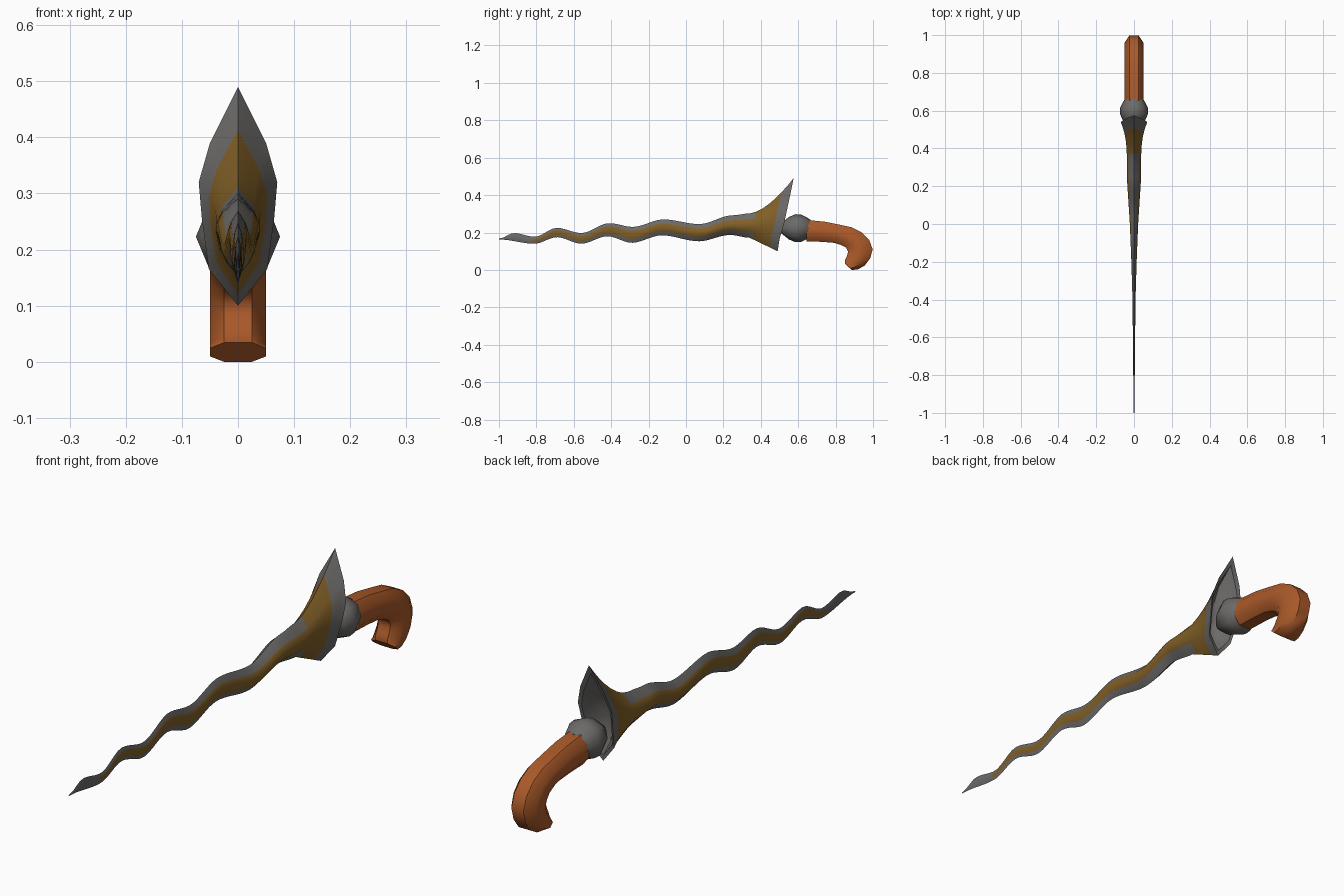
import bpy, bmesh, math
from mathutils import Vector

if "Cube" in bpy.data.objects:
    bpy.data.objects.remove(bpy.data.objects["Cube"])


def material(name, rgb):
    m = bpy.data.materials.new(name)
    m.diffuse_color = (*rgb, 1)
    m.use_nodes = True
    m.node_tree.nodes["Principled BSDF"].inputs["Base Color"].default_value = m.diffuse_color
    return m


steel = material("dark steel", (0.15, 0.145, 0.14))
bronze = material("aged bronze", (0.22, 0.115, 0.02))
wood = material("red brown wood", (0.40, 0.10, 0.022))


def interp(table, y, smooth=True):
    for (a, va), (b, vb) in zip(table, table[1:]):
        if y <= b:
            t = max(0, (y - a) / (b - a))
            if smooth:
                t = t * t * (3 - 2 * t)
            return va + (vb - va) * t
    return table[-1][1]


def loft(name, loops, mats, rule=None, cap_first=True, cap_last=True, angle=35):
    """Skin closed loops of equal length; rule(station, side) gives the material index."""
    bm = bmesh.new()
    rings = [[bm.verts.new(p) for p in loop] for loop in loops]
    n = len(rings[0])
    for i, (a, b) in enumerate(zip(rings, rings[1:])):
        for k in range(n):
            f = bm.faces.new((a[k], a[(k + 1) % n], b[(k + 1) % n], b[k]))
            f.material_index = rule(i, k) if rule else 0
    if cap_first:
        bm.faces.new(rings[0])
    if cap_last:
        bm.faces.new(rings[-1])
    bmesh.ops.recalc_face_normals(bm, faces=bm.faces)
    me = bpy.data.meshes.new(name)
    bm.to_mesh(me)
    bm.free()
    for m in mats:
        me.materials.append(m)
    ob = bpy.data.objects.new(name, me)
    bpy.context.collection.objects.link(ob)
    bpy.ops.object.select_all(action='DESELECT')
    ob.select_set(True)
    bpy.context.view_layer.objects.active = ob
    bpy.ops.object.shade_smooth_by_angle(angle=math.radians(angle))
    return ob


def mirror_loop(half):
    """Bottom-to-top half outline on +x, closed by its mirror on -x."""
    return [Vector(p) for p in half] + [Vector((-x, y, z)) for x, y, z in half[-2:0:-1]]


# Wavy blade: upper edge, lower edge and half thickness along y
upper = [(-1, .167), (-.92, .197), (-.81, .177), (-.69, .225), (-.56, .197), (-.41, .25),
         (-.285, .23), (-.12, .27), (.07, .245), (.25, .292), (.34, .302)]
lower = [(-1, .163), (-.81, .14), (-.69, .175), (-.56, .14), (-.42, .18),
         (-.29, .145), (-.13, .185), (.07, .153), (.235, .187), (.34, .172)]
thick = [(-1, .002), (-.4, .008), (-.2, .014), (0, .022), (.25, .038), (.34, .038)]
fractions = (0, .25, .42, .58, .75, 1)
bulge = (0, .75, 1, 1, .75, 0)
loops = []
STEPS = 60
for i in range(STEPS + 1):
    y = -1 + 1.34 * i / STEPS
    lo, hi, w = interp(lower, y), interp(upper, y), interp(thick, y, False)
    loops.append(mirror_loop([(w * b, y, lo + (hi - lo) * f) for f, b in zip(fractions, bulge)]))

# Flared guard growing out of the blade root
rim = mirror_loop([(0, .49, .10), (.052, .50, .165), (.064, .525, .25),
                   (.07, .54, .32), (.05, .555, .39), (0, .575, .49)])
root = loops[-1]
zmin, zspan = .10, .39
FLARE = (.15, .3, .45, .6, .72, .86, 1)
for t in FLARE:
    ring = []
    for a, b in zip(root, rim):
        p = 1 + .6 * (b.z - zmin) / zspan
        ring.append(Vector((a.x + (b.x - a.x) * t ** 2.6, a.y + (b.y - a.y) * t,
                            a.z + (b.z - a.z) * t ** p)))
    loops.append(ring)
# Hollow back of the guard
mid = Vector((0, .52, .25))
for scale, depth in ((.86, .004), (.6, .06), (.25, .08)):
    loops.append([mid + (p - mid) * scale - Vector((0, depth, 0)) for p in rim])


def blade_rule(i, k):
    if i >= STEPS + 5:
        return 0                                   # steel rim and hollow
    if i >= STEPS + 1:
        return 1                                   # bronze flare
    return int(i > 7 and k in (1, 2, 3, 6, 7, 8))  # bronze centre band


loft("blade_and_guard", loops, [steel, bronze], blade_rule)

# Eight-sided rounded collar
profile = [(.50, .02), (.525, .04), (.55, .06), (.585, .075), (.615, .073), (.645, .059), (.665, .045)]
loft("collar", [[Vector((r * math.cos(k * math.tau / 8), y, .223 + r * math.sin(k * math.tau / 8)))
                 for k in range(8)] for y, r in profile], [steel], angle=50)

# Curved pistol grip: outer and inner side outline, octagonal section
outer = [(.645, .267), (.74, .258), (.82, .242), (.885, .228), (.94, .20), (.98, .16), (.998, .11),
         (.985, .063), (.955, .023), (.918, .002), (.885, 0)]
inner = [(.645, .153), (.73, .150), (.79, .145), (.83, .133), (.855, .12), (.866, .10), (.864, .085),
         (.858, .068), (.851, .054), (.849, .042), (.849, .034)]
grip = []
for (ya, za), (yb, zb) in zip(outer, inner):
    grip.append([Vector((x, ya + (yb - ya) * f, za + (zb - za) * f)) for x, f in
                 ((.025, 0), (.05, .28), (.05, .72), (.025, 1),
                  (-.025, 1), (-.05, .72), (-.05, .28), (-.025, 0))])
loft("grip", grip, [wood], angle=44)
